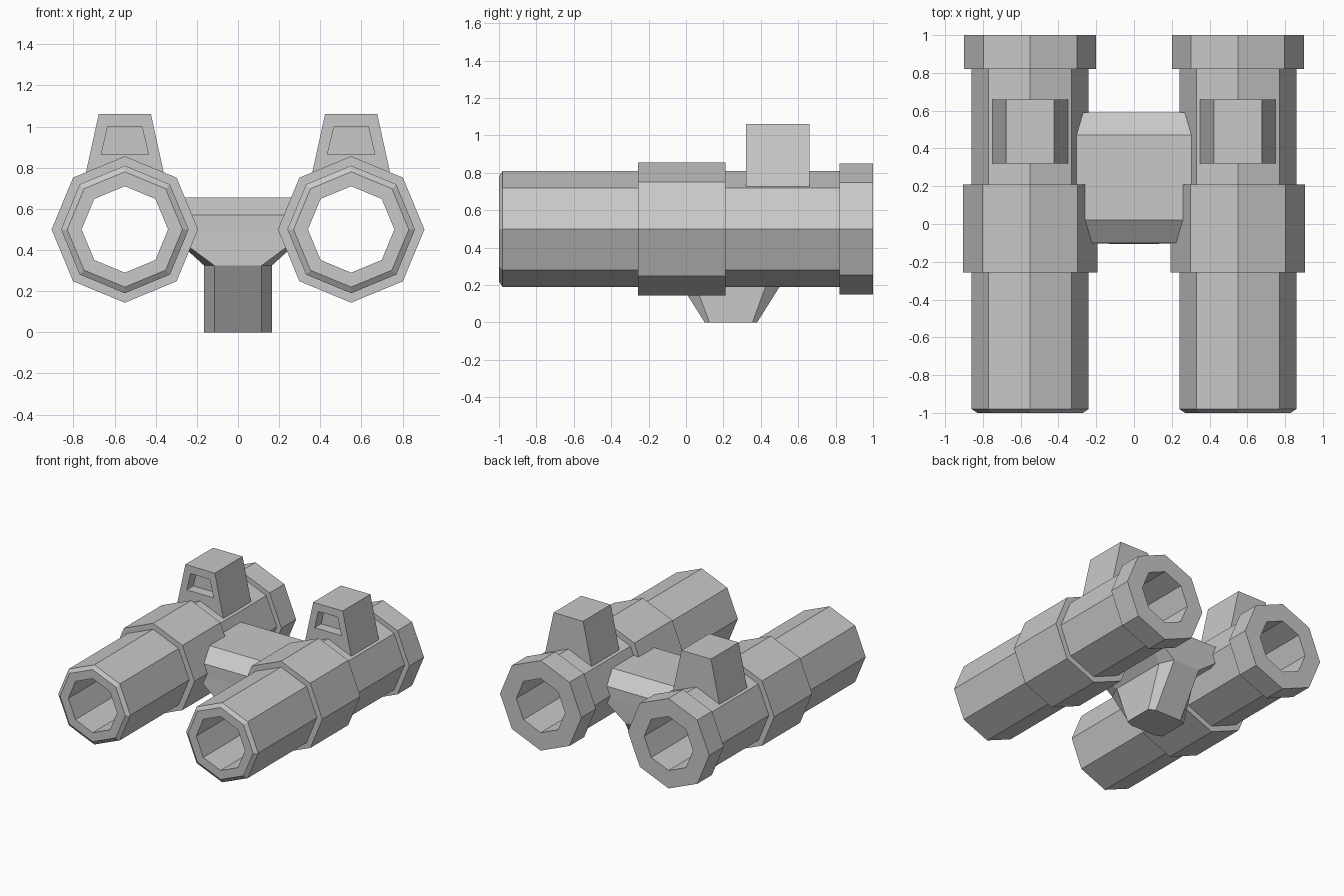
import bpy
import bmesh
from math import sin, cos, tau

cube = bpy.data.objects.get("Cube")
if cube:
    bpy.data.objects.remove(cube, do_unlink=True)

GREY = (0.58, 0.58, 0.58, 1.0)
grey = bpy.data.materials.new("plain grey")
grey.use_nodes = True
grey.diffuse_color = GREY
grey.node_tree.nodes["Principled BSDF"].inputs["Base Color"].default_value = GREY


def loft(name, rings, wrap=False):
    """Skin a list of point rings; cap both ends, or join last to first."""
    bm = bmesh.new()
    loops = [[bm.verts.new(p) for p in ring] for ring in rings]
    n = len(loops[0])
    pairs = list(zip(loops, loops[1:]))
    if wrap:
        pairs.append((loops[-1], loops[0]))
    else:
        bm.faces.new(loops[0])
        bm.faces.new(loops[-1])
    for a, b in pairs:
        for i in range(n):
            j = (i + 1) % n
            bm.faces.new((a[i], a[j], b[j], b[i]))
    bmesh.ops.recalc_face_normals(bm, faces=bm.faces)
    mesh = bpy.data.meshes.new(name)
    bm.to_mesh(mesh)
    bm.free()
    mesh.materials.append(grey)
    obj = bpy.data.objects.new(name, mesh)
    bpy.context.collection.objects.link(obj)
    return obj


def octagon(x, y, z, r):
    return [(x + r * sin(tau * i / 8), y, z + r * cos(tau * i / 8)) for i in range(8)]


def trapezoid(x, y, z0, z1, half0, half1):
    return [(x - half0, y, z0), (x + half0, y, z0), (x + half1, y, z1), (x - half1, y, z1)]


def cut_rectangle(y, z, hx, hy, cx, cy):
    """Horizontal rectangle with cut corners."""
    quarter = [(hx, hy - cy), (hx - cx, hy)]
    pts = quarter + [(-a, b) for a, b in reversed(quarter)]
    pts += [(-a, -b) for a, b in pts]
    return [(a, y + b, z) for a, b in pts]


# Barrel wall section: radius and y, running around the open bore
WALL = [(0.21, -1), (0.28, -1), (0.31, -0.98), (0.31, -0.257), (0.356, -0.257),
        (0.356, 0.21), (0.31, 0.21), (0.31, 0.82), (0.35, 0.82), (0.35, 1), (0.21, 1)]

for side, x in (("left", 0.55), ("right", -0.55)):
    loft(side + "_barrel", [octagon(x, y, 0.5, r) for r, y in WALL], wrap=True)
    # Block on top with a recess in its front
    loft(side + "_top_block", [
        trapezoid(x, 0.40, 0.865, 1.0, 0.115, 0.083),
        trapezoid(x, 0.32, 0.865, 1.0, 0.115, 0.083),
        trapezoid(x, 0.32, 0.727, 1.06, 0.20, 0.127),
        trapezoid(x, 0.66, 0.727, 1.06, 0.20, 0.127)])

# Bridge between the barrels, flaring out from the tapered foot
loft("bridge_and_foot", [
    cut_rectangle(0.24, 0.0, 0.165, 0.14, 0.05, 0.025),
    cut_rectangle(0.24, 0.325, 0.165, 0.345, 0.05, 0.11),
    cut_rectangle(0.245, 0.475, 0.33, 0.345, 0.012, 0.03),
    cut_rectangle(0.245, 0.57, 0.33, 0.345, 0.01, 0.01),
    cut_rectangle(0.245, 0.655, 0.33, 0.225, 0.01, 0.01)])
